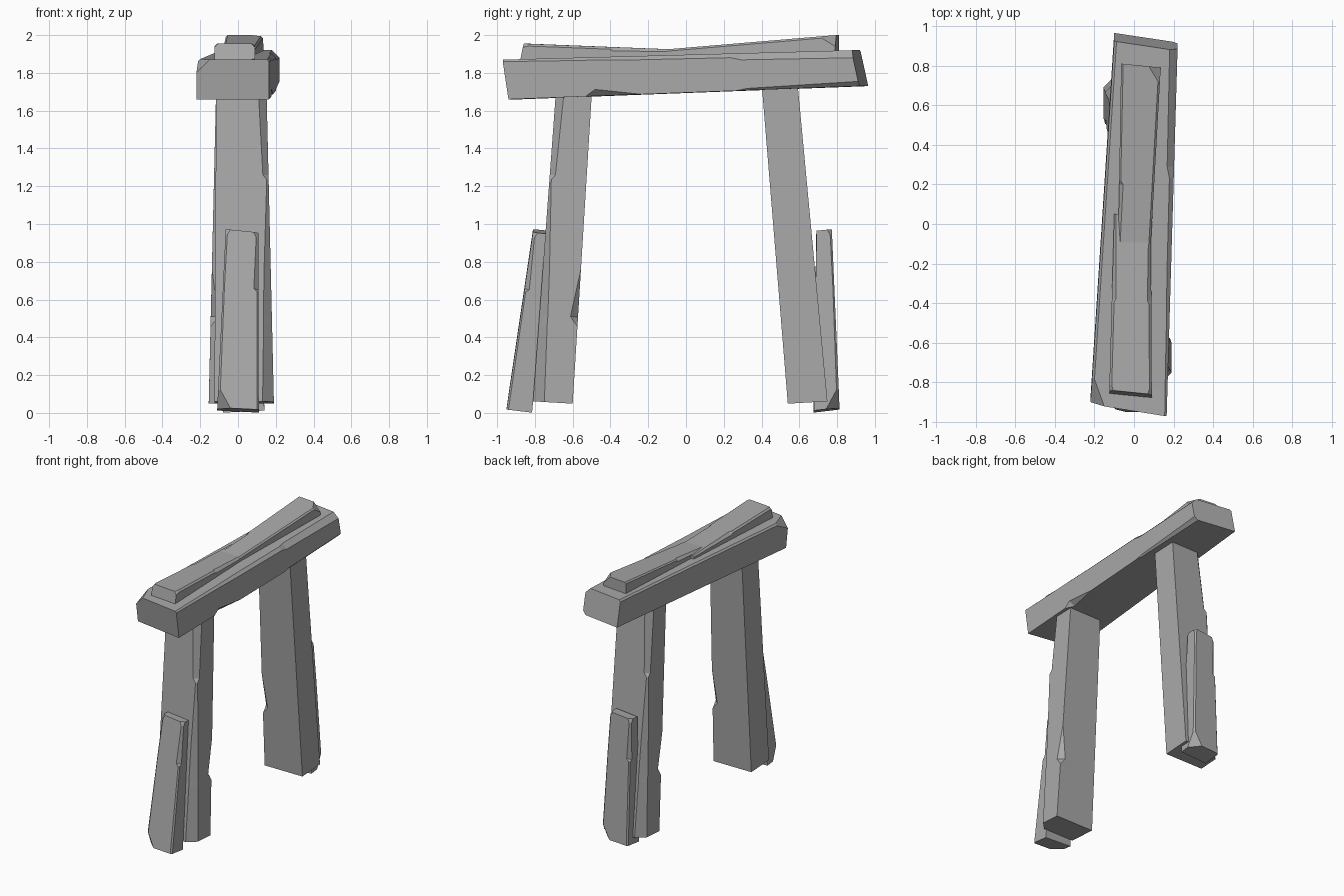
import bpy, bmesh
from mathutils import Matrix, Vector

cube = bpy.data.objects.get("Cube")
if cube:
    bpy.data.objects.remove(cube, do_unlink=True)

stone = bpy.data.materials.new("grey stone")
stone.use_nodes = True
stone.diffuse_color = (0.4, 0.4, 0.4, 1)
bsdf = stone.node_tree.nodes["Principled BSDF"]
bsdf.inputs["Base Color"].default_value = (0.4, 0.4, 0.4, 1)
bsdf.inputs["Roughness"].default_value = 0.9


def ring(box, chips, tilt):
    """Rectangle (t, u0, u1, v0, v1) with each corner chipped, as (u, v, t) points."""
    t, u0, u1, v0, v1 = box
    corners = [Vector(c) for c in ((u0, v0), (u1, v0), (u1, v1), (u0, v1))]
    points = []
    for i, c in enumerate(corners):
        for other in (corners[i - 1], corners[(i + 1) % 4]):
            p = c + (other - c).normalized() * chips[i]
            shift = tilt[0] * (p.x - (u0 + u1) / 2) + tilt[1] * (p.y - (v0 + v1) / 2)
            points.append((p.x, p.y, t + shift))
    return points


def block(name, start, end, cuts, tilts=((0, 0), (0, 0)), along="z", place=None):
    """Tapered stone; cuts lists (fraction along, four corner chips)."""
    bm = bmesh.new()
    rings = []
    for f, chips in cuts:
        box = [a + (b - a) * f for a, b in zip(start, end)]
        tilt = [a + (b - a) * f for a, b in zip(*tilts)]
        pts = ring(box, chips, tilt)
        if along == "y":
            pts = [(u, t, v) for u, v, t in pts]
        rings.append([bm.verts.new(p) for p in pts])
    for low, high in zip(rings, rings[1:]):
        for i in range(8):
            j = (i + 1) % 8
            bm.faces.new((low[i], low[j], high[j], high[i]))
    bm.faces.new(rings[0])
    bm.faces.new(rings[-1])
    bmesh.ops.remove_doubles(bm, verts=bm.verts, dist=0.0005)
    bmesh.ops.recalc_face_normals(bm, faces=bm.faces)
    if place:
        bm.transform(place)
    mesh = bpy.data.meshes.new(name)
    bm.to_mesh(mesh)
    bm.free()
    mesh.materials.append(stone)
    obj = bpy.data.objects.new(name, mesh)
    bpy.context.collection.objects.link(obj)
    return obj


def half_turn(x, y, lean):
    """Turn a part to the back of the arch, leaning it along y with height."""
    shear = Matrix.Identity(4)
    shear[1][2] = lean
    return Matrix.Translation((x, y, 0)) @ shear @ Matrix.Rotation(3.14159265, 4, "Z")


# Uprights, with a crack in the outer face and a chip on the inner edge
leg_cuts = [(0, (0, .06, 0, 0)), (.24, (0, .045, 0, 0)), (.27, (0, .045, .04, 0)),
            (.42, (0, .035, 0, 0)), (.695, (0, .01, 0, 0)), (.71, (0, .03, 0, 0)),
            (1, (0, .045, 0, 0))]
for name, place in (("front_leg", None), ("back_leg", half_turn(.035, -.06, -.02))):
    block(name, (.055, -.125, .19, -.81, -.60), (1.75, -.115, .15, -.685, -.495),
          leg_cuts, ((0, -.06), (0, 0)), place=place)

# Slabs leaning against the uprights
slab_cuts = [(0, (.07, .01, 0, 0)), (.1, (.012, .01, 0, 0)), (.665, (.008, .008, 0, 0)),
             (.68, (.008, .025, 0, 0)), (.97, (.01, .012, 0, 0)), (1, (.025, .025, 0, 0))]
for name, place in (("front_slab", None), ("back_slab", half_turn(.03, -.14, .105))):
    block(name, (.015, -.11, .11, -.95, -.815), (.96, -.065, .108, -.81, -.73),
          slab_cuts, ((-.05, -.12), (-.1, -.1)), place=place)

# Lintel, chipped along its upper and lower edges
block("lintel", (-.925, -.22, .165, 1.66, 1.87), (.92, -.10, .22, 1.73, 1.92),
      [(0, (0, 0, .01, .07)), (.07, (0, 0, .012, .012)), (.22, (0, 0, .015, .012)),
       (.25, (0, .035, .015, .012)), (.38, (0, 0, .02, .012)), (.65, (0, 0, .022, .012)),
       (.68, (0, .01, .035, .012)), (1, (0, .025, .04, .012))],
      ((-.16, -.15), (-.15, -.22)), along="y")

# Two thin cap stones lying end to end on the lintel
block("front_cap", (-.865, -.125, .09, 1.80, 1.955), (.05, -.10, .085, 1.80, 1.92),
      [(0, (0, 0, .02, .02)), (.03, (0, 0, .012, .012)), (.5, (0, 0, .012, .012)),
       (.52, (0, 0, .02, .02)), (1, (0, 0, .01, .01))],
      ((-.1, .2), (0, 0)), along="y")
block("back_cap", (-.1, -.08, .085, 1.80, 1.925), (.80, -.065, .135, 1.80, 2.0),
      [(0, (0, 0, .01, .01)), (.33, (0, 0, .01, .02)), (.35, (0, 0, .01, .008)),
       (.92, (0, 0, .01, .01)), (1, (0, 0, .06, .01))],
      ((0, 0), (-.1, 0)), along="y")
